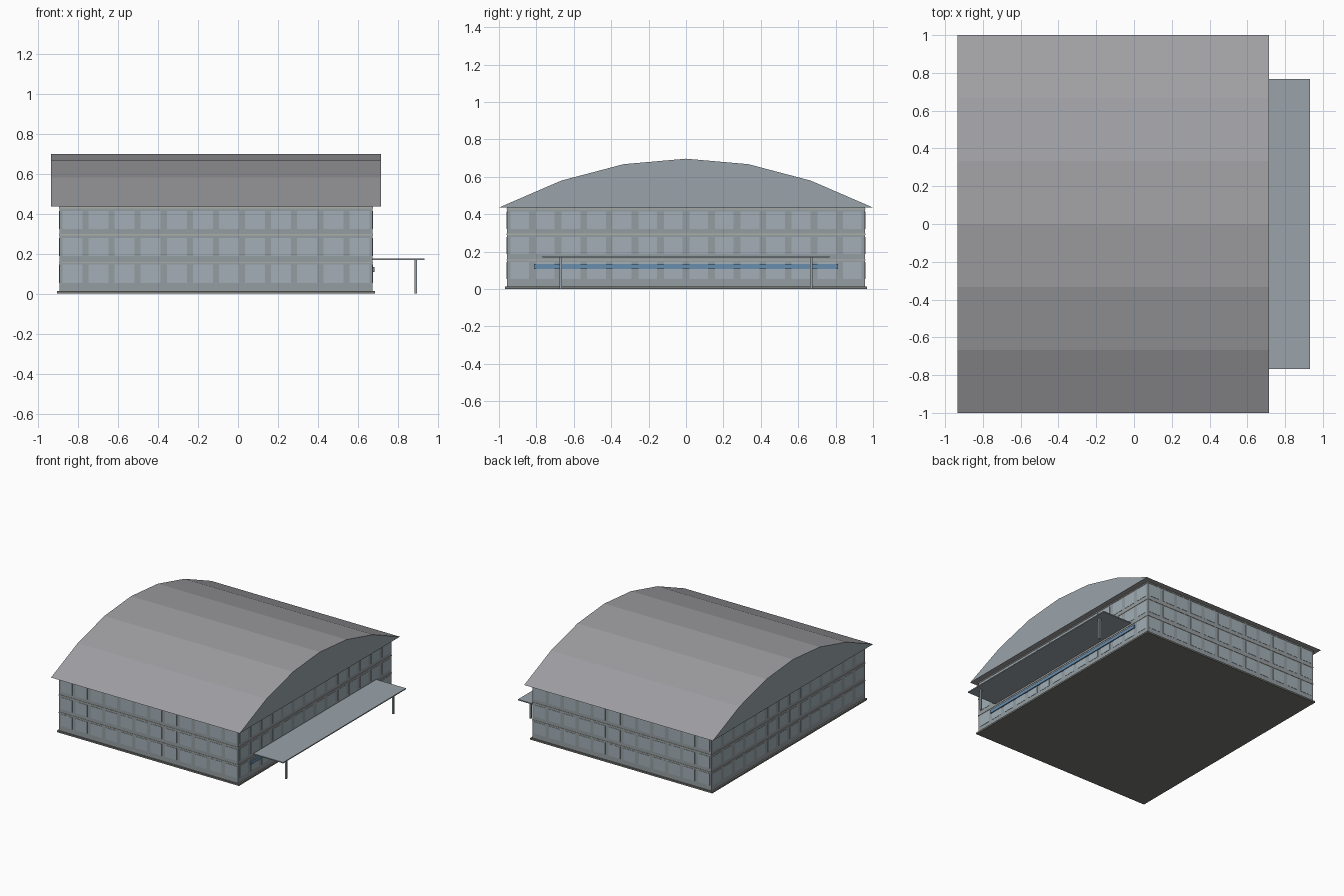
import bpy, bmesh

if "Cube" in bpy.data.objects:
    bpy.data.objects.remove(bpy.data.objects["Cube"])

def material(name, rgb):
    m = bpy.data.materials.new(name)
    m.diffuse_color = (*rgb, 1)
    m.use_nodes = True
    m.node_tree.nodes["Principled BSDF"].inputs["Base Color"].default_value = m.diffuse_color
    return m

WALL = material("wall_grey", (0.30, 0.34, 0.36))
GLASS = material("window_glass", (0.36, 0.43, 0.47))
ROOF = material("roof_grey", (0.35, 0.35, 0.37))
METAL = material("steel", (0.32, 0.37, 0.40))
BLUE = material("blue_trim", (0.14, 0.27, 0.42))
DARK = material("plinth_dark", (0.18, 0.18, 0.17))
CREAM = material("ledge", (0.42, 0.42, 0.38))

def finish(name, bm, *mats):
    mesh = bpy.data.meshes.new(name)
    bmesh.ops.recalc_face_normals(bm, faces=bm.faces)
    bm.to_mesh(mesh)
    bm.free()
    ob = bpy.data.objects.new(name, mesh)
    bpy.context.collection.objects.link(ob)
    for m in mats:
        mesh.materials.append(m)
    return ob

def add_box(bm, x0, x1, y0, y1, z0, z1):
    vs = bmesh.ops.create_cube(bm, size=1)["verts"]
    bmesh.ops.scale(bm, vec=(x1 - x0, y1 - y0, z1 - z0), verts=vs)
    bmesh.ops.translate(bm, vec=((x0 + x1) / 2, (y0 + y1) / 2, (z0 + z1) / 2), verts=vs)

def box(name, mat, *dims):
    bm = bmesh.new()
    add_box(bm, *dims)
    return finish(name, bm, mat)

X0, X1, Y = -0.893, 0.672, 0.957
EAVE = 0.436

# Plinth and main hall
box("plinth", DARK, X0 - 0.013, X1 + 0.013, -Y - 0.01, Y + 0.01, 0, 0.013)
box("hall_walls", WALL, X0, X1, -Y, Y, 0.013, EAVE)

# Thin ledges above each storey
for i, z in enumerate((0.152, 0.290, 0.425)):
    box(f"floor_ledge_{i + 1}", CREAM, X0 - 0.003, X1 + 0.003, -Y - 0.003, Y + 0.003, z, z + 0.007)

# Window grids on all four sides
bm = bmesh.new()
T, W = 0.002, 0.05
for z0 in (0.053, 0.187, 0.322):
    z1 = z0 + 0.092
    for i in range(12):
        x = X0 + (X1 - X0) * (i + 0.5) / 12
        for s in (-1, 1):
            add_box(bm, x - W, x + W, *sorted((s * (Y - T), s * (Y + T))), z0, z1)
    for i in range(14):
        y = -Y + 2 * Y * (i + 0.5) / 14
        for x in (X0, X1):
            add_box(bm, x - T, x + T, y - W, y + W, z0, z1)
finish("windows", bm, GLASS)

# Faceted arched roof with closed gable ends
half = [(1, EAVE), (0.667, 0.580), (0.333, 0.668)]
profile = half + [(0, 0.697)] + [(-y, z) for y, z in reversed(half)]
bm = bmesh.new()
a, b = [[bm.verts.new((x, y, z)) for y, z in profile] for x in (-0.935, 0.715)]
n = len(profile)
for i in range(n):
    j = (i + 1) % n
    bm.faces.new((a[i], a[j], b[j], b[i]))
for ring in (a, b):
    bm.faces.new(ring).material_index = 1
finish("arched_roof", bm, ROOF, METAL)

# Loading canopy, posts and blue bumper strip
box("canopy", METAL, X1, 0.932, -0.767, 0.767, 0.168, 0.176)
for s, side in ((-1, "front"), (1, "back")):
    box(f"canopy_post_{side}", METAL, 0.883, 0.896, s * 0.67 - 0.0065, s * 0.67 + 0.0065, 0, 0.17)
box("blue_strip", BLUE, X1 - 0.005, X1 + 0.01, -0.813, 0.813, 0.108, 0.134)
